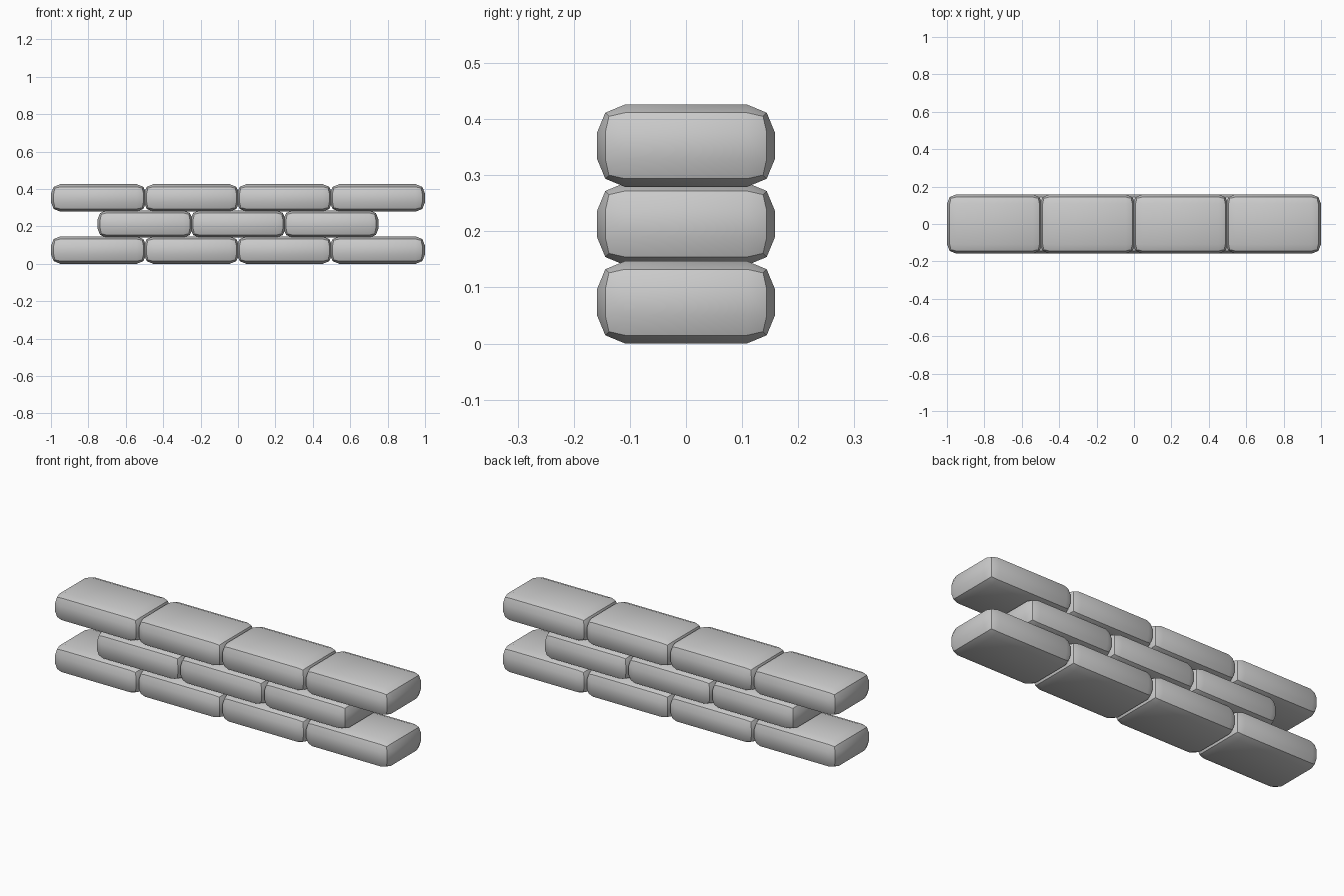
import bpy

if "Cube" in bpy.data.objects:
    bpy.data.objects.remove(bpy.data.objects["Cube"])

LENGTH, DEPTH, HEIGHT = 0.509, 0.317, 0.147
PITCH_X, PITCH_Z = 0.497, 0.1395


def brick(name, x, z):
    # Rounded block: box with a two-segment bevel on every edge
    bpy.ops.mesh.primitive_cube_add(size=1, location=(x, 0, z))
    ob = bpy.context.object
    ob.name = name
    ob.scale = (LENGTH, DEPTH, HEIGHT)
    bpy.ops.object.transform_apply(location=False, rotation=False, scale=True)
    bevel = ob.modifiers.new("rounded_edges", "BEVEL")
    bevel.width = 0.05
    bevel.segments = 2
    bevel.limit_method = 'NONE'
    bpy.ops.object.modifier_apply(modifier=bevel.name)
    bpy.ops.object.shade_smooth_by_angle()


# Three staggered courses, bottom to top
for row, count in enumerate((4, 3, 4)):
    for i in range(count):
        x = (i - (count - 1) / 2) * PITCH_X
        brick(f"brick_row{row + 1}_{i + 1}", x, HEIGHT / 2 + row * PITCH_Z)
